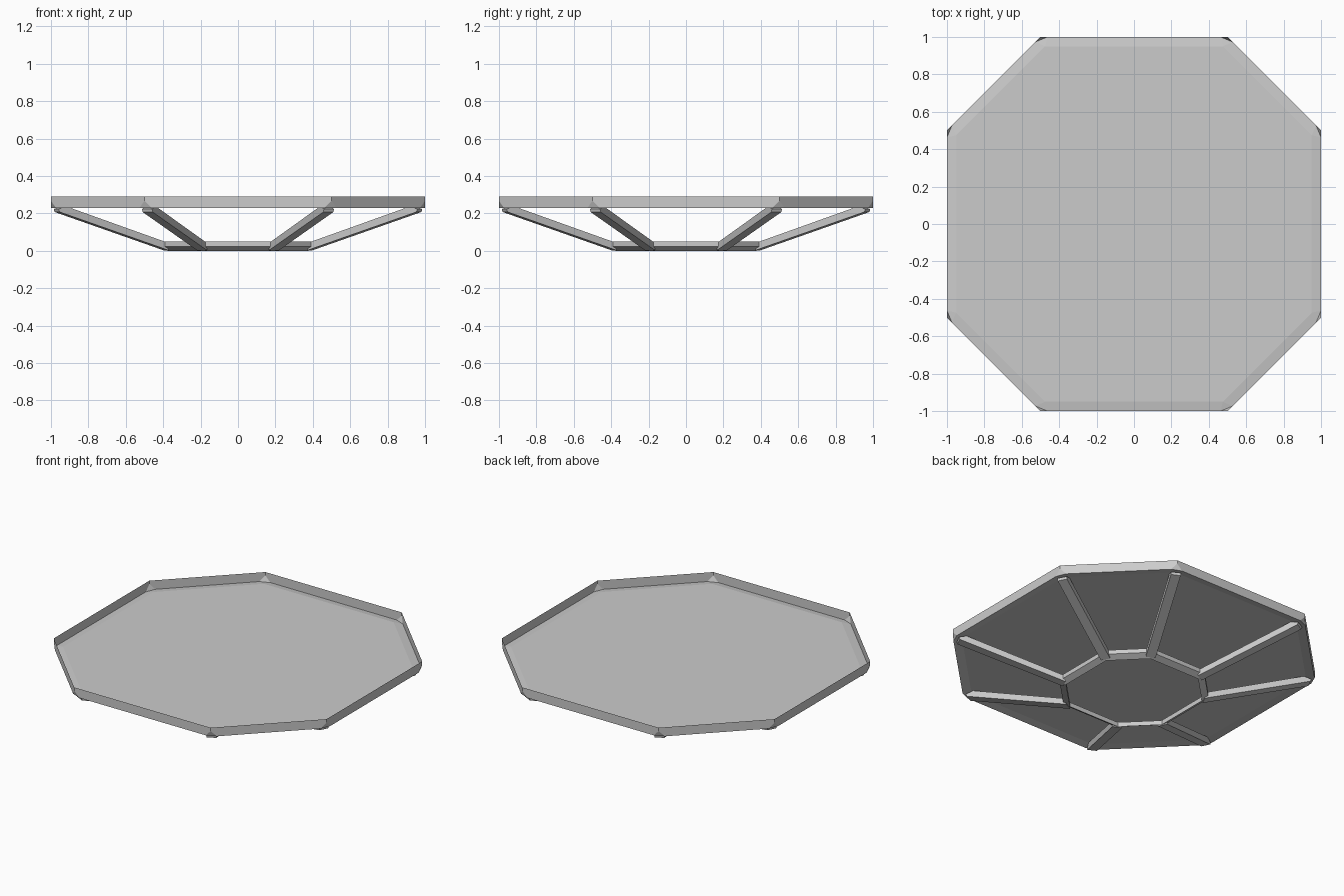
import bpy
from mathutils import Vector

if "Cube" in bpy.data.objects:
    bpy.data.objects.remove(bpy.data.objects["Cube"])

# The eight corners of the unit octagon, counter-clockwise
CORNERS = [(1, -.5), (1, .5), (.5, 1), (-.5, 1), (-1, .5), (-1, -.5), (-.5, -1), (.5, -1)]


def make(name, verts, faces):
    mesh = bpy.data.meshes.new(name)
    mesh.from_pydata(verts, [], faces)
    mesh.update()
    ob = bpy.data.objects.new(name, mesh)
    bpy.context.collection.objects.link(ob)
    return ob


def octagon(scale, z):
    return [(x * scale, y * scale, z) for x, y in CORNERS]


# Rim wall and plate: upright sheet with clipped lower corners, slightly raised floor
top = octagon(1, .29)
apex = octagon(1, .268)
inner = octagon(.95, .238)
clipped = []
for i in range(8):
    c = Vector((*CORNERS[i], .23))
    for j in (i - 1, (i + 1) % 8):
        d = (Vector((*CORNERS[j], .23)) - c).normalized()
        clipped.append(c + d * .037)
verts = top + apex + inner + clipped
T, A, I, C = 0, 8, 16, 24
rim_faces, floor_faces = [], []
for i in range(8):
    j = (i + 1) % 8
    before, after, nxt = C + 2 * i, C + 2 * i + 1, C + 2 * j
    rim_faces.append((T + i, A + i, after, nxt, A + j, T + j))
    rim_faces.append((A + i, before, after))
    floor_faces.append((I + i, after, nxt, I + j))
    floor_faces.append((I + i, before, after))
floor_faces.append(tuple(range(I, I + 8)))
make("tray", verts, rim_faces + floor_faces)

# Base ring: slanted section swept round the octagon
section = [(.375, 0), (.412, .022), (.412, .05), (.375, .03)]
verts = [v for r, z in section for v in octagon(r, z)]
faces = []
for k in range(4):
    a, b = k * 8, (k + 1) % 4 * 8
    faces += [(a + i, a + (i + 1) % 8, b + (i + 1) % 8, b + i) for i in range(8)]
make("base_ring", verts, faces)

# Struts: side profile along each corner direction, given a width
profile = [(.385, .003), (.968, .208), (.972, .224), (.93, .237), (.385, .042)]
n = len(profile)
for k, (cx, cy) in enumerate(CORNERS):
    side = Vector((-cy, cx, 0)).normalized() * .03
    pts = [Vector((cx * t, cy * t, z)) for t, z in profile]
    verts = [p - side for p in pts] + [p + side for p in pts]
    faces = [tuple(range(n)), tuple(range(2 * n - 1, n - 1, -1))]
    faces += [(i, i + n, (i + 1) % n + n, (i + 1) % n) for i in range(n)]
    make(f"strut_{k + 1}", verts, faces)
